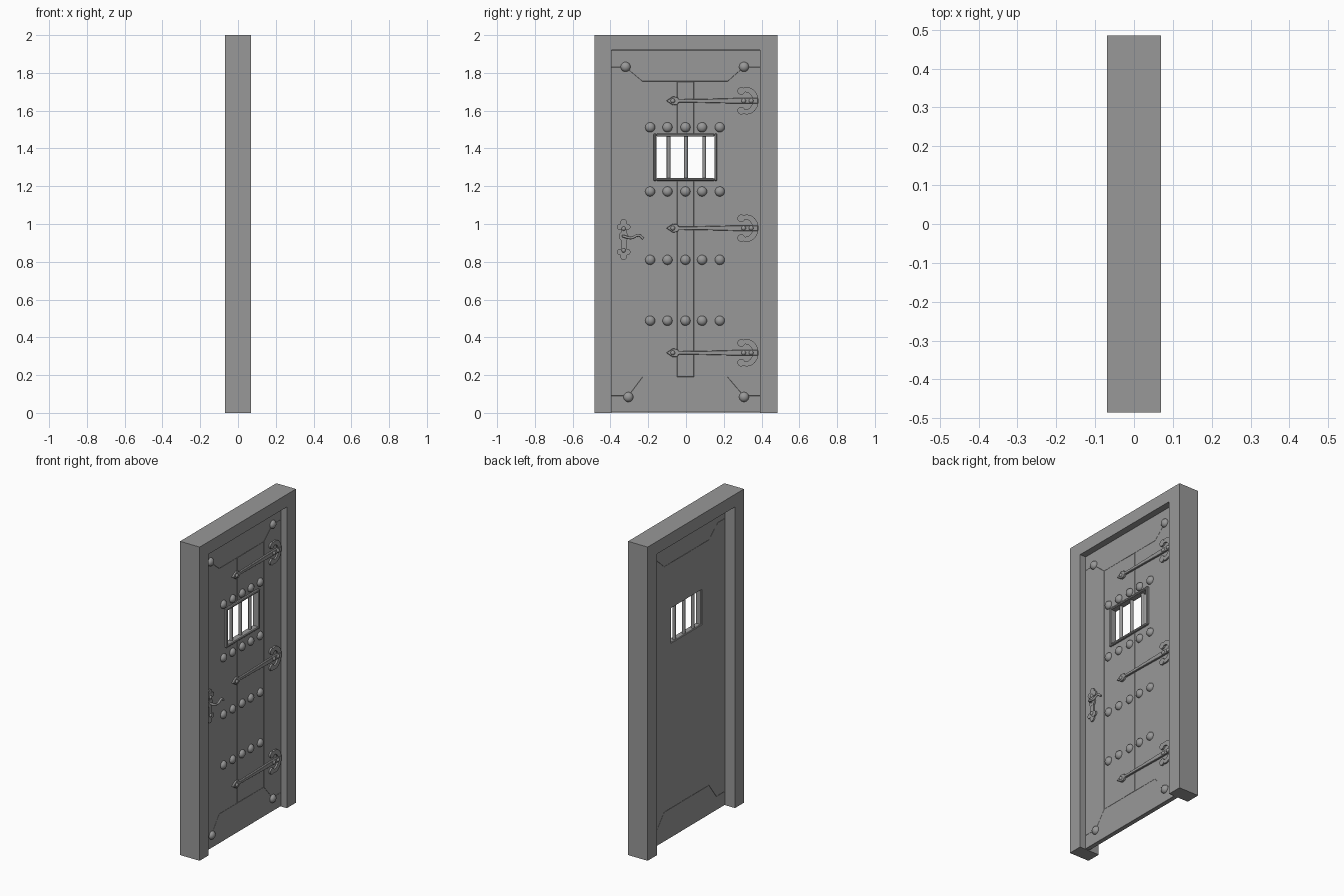
import bpy, bmesh, math
from mathutils import Matrix

if "Cube" in bpy.data.objects:
    bpy.data.objects.remove(bpy.data.objects["Cube"])

FACE, BACK = 0.028, 0.0     # x of the door's studded face and its plain back

dark = bpy.data.materials.new("dark_grey")
dark.diffuse_color = (.315, .315, .315, 1)
dark.use_nodes = True
dark.node_tree.nodes["Principled BSDF"].inputs["Base Color"].default_value = dark.diffuse_color


def finish(name, bm, smooth=False):
    bmesh.ops.recalc_face_normals(bm, faces=bm.faces)
    me = bpy.data.meshes.new(name)
    bm.to_mesh(me)
    bm.free()
    me.materials.append(dark)
    ob = bpy.data.objects.new(name, me)
    bpy.context.collection.objects.link(ob)
    if smooth:
        me.polygons.foreach_set("use_smooth", [True] * len(me.polygons))
    return ob


def prism(name, pts, x0, x1, bevel=0.0):
    """Extrude a (y, z) outline along x."""
    bm = bmesh.new()
    f = bm.faces.new([bm.verts.new((x0, y, z)) for y, z in pts])
    r = bmesh.ops.extrude_face_region(bm, geom=[f])
    for v in r["geom"]:
        if isinstance(v, bmesh.types.BMVert):
            v.co.x = x1
    if bevel:
        bmesh.ops.bevel(bm, geom=bm.edges[:], offset=bevel, segments=1, affect='EDGES')
    return finish(name, bm)


def rect(y0, y1, z0, z1):
    return [(y0, z0), (y1, z0), (y1, z1), (y0, z1)]


def disc(y, z, r, n=20):
    return [(y + r * math.cos(2 * math.pi * i / n), z + r * math.sin(2 * math.pi * i / n)) for i in range(n)]


def stud(name, y, z, r, x=FACE, flat=0.8):
    """Domed rivet head, half sphere facing +x."""
    bm = bmesh.new()
    bmesh.ops.create_uvsphere(bm, u_segments=20, v_segments=12, radius=r)
    bmesh.ops.delete(bm, geom=[v for v in bm.verts if v.co.z < -1e-4], context='VERTS')
    bm.transform(Matrix.Translation((x, y, z)) @ Matrix.Rotation(math.pi / 2, 4, 'Y')
                 @ Matrix.Diagonal((1, 1, flat, 1)))
    return finish(name, bm, True)


# Door frame: posts and head in one piece
prism("door_frame", [(-.485, 0), (-.395, 0), (-.395, 1.92), (.393, 1.92), (.393, 0),
                     (.485, 0), (.485, 2), (-.485, 2)], -.069, .069)

# Rails and stiles with mitred corners and fine seams
B = 0.0008
prism("bottom_rail", [(-.395, .003), (.393, .003), (.393, .09), (.305, .09), (.22, .19),
                      (-.23, .19), (-.305, .09), (-.395, .09)], BACK, FACE, B)
prism("top_rail", [(-.395, 1.92), (-.395, 1.83), (-.32, 1.83), (-.23, 1.755), (.22, 1.755),
                   (.305, 1.83), (.393, 1.83), (.393, 1.92)], BACK, FACE, B)
prism("left_stile", [(-.395, .09), (-.305, .09), (-.23, .19), (-.23, 1.755),
                     (-.32, 1.83), (-.395, 1.83)], BACK, FACE, B)
prism("right_stile", [(.393, .09), (.393, 1.83), (.305, 1.83), (.22, 1.755),
                      (.22, .19), (.305, .09)], BACK, FACE, B)

# Planks, cut for the window; the middle ones have wider seams
cutter = prism("window_cutter", rect(-.16, .152, 1.24, 1.466), -.1, .1)
cutter.hide_render = True
cutter.hide_viewport = True
edges = [-.23, -.14, -.047, .042, .13, .22]
for i, (a, b) in enumerate(zip(edges, edges[1:])):
    plank = prism(f"plank_{i}", rect(a, b, .19, 1.755), BACK, FACE, .002 if i == 2 else B)
    if a < .15 and b > -.16:
        m = plank.modifiers.new("window", 'BOOLEAN')
        m.object = cutter
        m.solver = 'EXACT'

# Window surround and bars
for n, r in (("left", rect(-.172, -.157, 1.228, 1.478)), ("right", rect(.15, .165, 1.228, 1.478)),
             ("bottom", rect(-.157, .15, 1.228, 1.243)), ("top", rect(-.157, .15, 1.463, 1.478))):
    prism(f"window_surround_{n}", r, .002, .042, .004)
for i, y in enumerate((-.092, 0, .097)):
    bm = bmesh.new()
    bmesh.ops.create_cone(bm, cap_ends=True, segments=12, radius1=.010, radius2=.010, depth=.235)
    bm.transform(Matrix.Translation((.016, y, 1.353)))
    bar = finish(f"window_bar_{i}", bm)
    for p in bar.data.polygons:
        p.use_smooth = len(p.vertices) == 4

# Stud rows and corner studs
for j, z in enumerate((1.512, 1.172, .81, .488)):
    for i, y in enumerate((-.19, -.098, -.003, .085, .179)):
        stud(f"stud_{j}_{i}", y, z, .026)
for i, (y, z) in enumerate(((-.32, 1.832), (.307, 1.832), (-.305, .084), (.307, .084))):
    stud(f"corner_stud_{i}", y, z, .026)

# Strap hinges: arrow-tipped strap, crescent plate with round ends, rivets
half = [(-.07, .023), (-.045, .020), (-.038, .008), (.1, .010), (.26, .014), (.38, .014)]
for k, z in enumerate((1.652, .978, .318)):
    strap = [(-.105, z)] + [(y, z + h) for y, h in half] + [(y, z - h) for y, h in reversed(half)]
    prism(f"hinge_strap_{k}", strap, FACE - .002, FACE + .012, .002)
    arc = [math.radians(-120 + 15 * i) for i in range(17)]
    moon = [(.322 + .062 * math.cos(a), z + .072 * math.sin(a)) for a in arc]
    moon += [(.315 + .038 * math.cos(a), z + .046 * math.sin(a)) for a in reversed(arc)]
    prism(f"hinge_crescent_{k}", moon, FACE - .002, FACE + .010)
    for s in (-1, 1):
        prism(f"hinge_lobe_{k}_{s}", disc(.292, z + s * .052, .020), FACE - .002, FACE + .011)
    for i, y in enumerate((-.07, .305, .345)):
        stud(f"hinge_rivet_{k}_{i}", y, z, .012, FACE + .011)

# Latch plate with lobed ends and rivets
prism("latch_plate", rect(-.345, -.315, .84, 1.0), FACE - .002, FACE + .009)
for i, (y, z, r) in enumerate(((-.33, 1.008, .018), (-.33, .828, .018), (-.35, .985, .016), (-.31, .985, .016),
                               (-.35, .852, .016), (-.31, .852, .016), (-.33, .935, .025))):
    prism(f"latch_lobe_{i}", disc(y, z, r), FACE - .002, FACE + .008 + i * .0003)
for i, z in enumerate((.975, .86)):
    stud(f"latch_rivet_{i}", -.33, z, .011, FACE + .009)

# Curved latch handle
cu = bpy.data.curves.new("latch_handle", 'CURVE')
cu.dimensions = '3D'
cu.bevel_depth, cu.bevel_resolution, cu.resolution_u = .007, 3, 6
cu.use_fill_caps = True
path = [(.03, -.33, .935), (.055, -.33, .935), (.06, -.29, .926), (.058, -.25, .94), (.055, -.226, .922)]
sp = cu.splines.new('BEZIER')
sp.bezier_points.add(len(path) - 1)
for p, co in zip(sp.bezier_points, path):
    p.co = co
    p.handle_left_type = p.handle_right_type = 'AUTO'
cu.materials.append(dark)
bpy.context.collection.objects.link(bpy.data.objects.new("latch_handle", cu))
